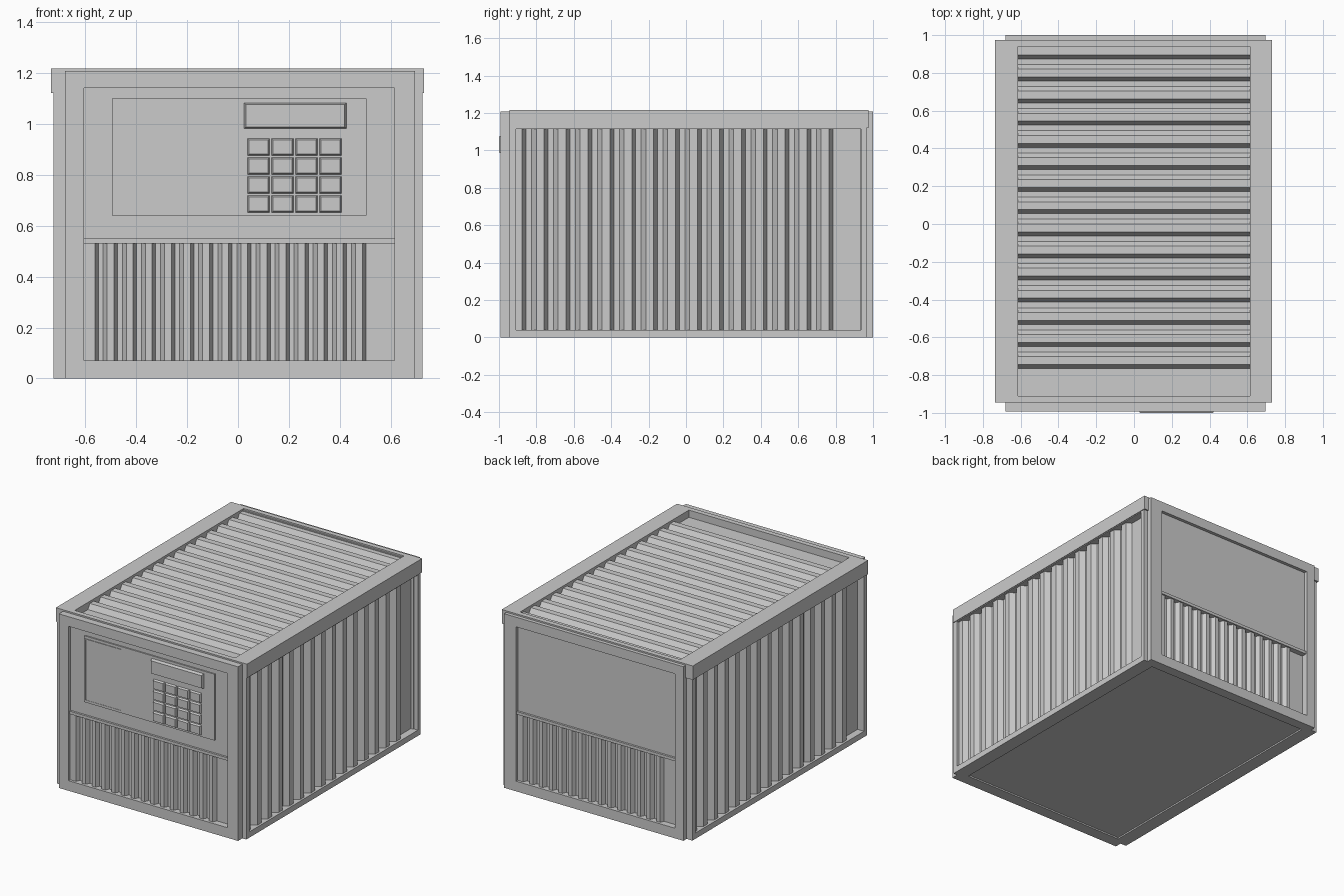
import bpy, bmesh
from mathutils import Matrix, Vector

if "Cube" in bpy.data.objects:
    bpy.data.objects.remove(bpy.data.objects["Cube"])


def basis(u, v, w):
    """Matrix turning face coordinates (u along, v across, w outward) into world."""
    return Matrix((u, v, w)).transposed()


X, Y, Z = Vector((1, 0, 0)), Vector((0, 1, 0)), Vector((0, 0, 1))
FRONT, BACK = basis(X, Z, -Y), basis(-X, Z, Y)
RIGHT, LEFT = basis(Y, Z, X), basis(-Y, Z, -X)
TOP, BOTTOM = basis(-Y, X, Z), basis(Y, X, -Z)


def make(name, m, verts, faces, closed=True):
    bm = bmesh.new()
    vs = [bm.verts.new(m @ Vector(p)) for p in verts]
    for f in faces:
        bm.faces.new([vs[i] for i in f])
    if closed:
        bmesh.ops.recalc_face_normals(bm, faces=bm.faces)
    me = bpy.data.meshes.new(name)
    bm.to_mesh(me)
    bm.free()
    ob = bpy.data.objects.new(name, me)
    bpy.context.collection.objects.link(ob)
    return ob


def corners(r, w):
    u0, u1, v0, v1 = r
    return [(u0, v0, w), (u1, v0, w), (u1, v1, w), (u0, v1, w)]


def block(name, m, r, w0, w1, taper=0.0):
    """Box on a face, its outer side shrunk by taper."""
    t = (r[0] + taper, r[1] - taper, r[2] + taper, r[3] - taper)
    sides = [(i, (i + 1) % 4, (i + 1) % 4 + 4, i + 4) for i in range(4)]
    return make(name, m, corners(r, w0) + corners(t, w1),
                [(3, 2, 1, 0), (4, 5, 6, 7)] + sides)


def frame(name, m, outer, inner, w0, w1):
    """Rectangular ring of square section."""
    verts = corners(outer, w0) + corners(outer, w1) + corners(inner, w1) + corners(inner, w0)
    faces = []
    for k in range(4):
        a, b = 4 * k, 4 * ((k + 1) % 4)
        for i in range(4):
            j = (i + 1) % 4
            faces.append((a + i, a + j, b + j, b + i))
    return make(name, m, verts, faces)


def corrugated(name, m, r, first, last, n, ridge, valley):
    """Folded sheet with n grooves; the last groove runs flat to the edge."""
    u0, u1, v0, v1 = r
    p = (last - first) / (n - 1)
    prof = [(u0, ridge)]
    for i in range(n):
        c = first + i * p
        prof += [(c - .09 * p, ridge), (c + .09 * p, valley)]
        if i < n - 1:
            prof += [(c + .34 * p, valley), (c + .55 * p, ridge)]
    prof.append((u1, valley))
    verts = [(u, v, w) for u, w in prof for v in (v0, v1)]
    faces = [(2 * i, 2 * i + 2, 2 * i + 3, 2 * i + 1) for i in range(len(prof) - 1)]
    return make(name, m, verts, faces, closed=False)


# End walls: frame, cross bar, flat upper panel, corrugated lower panel
for tag, m, w in (("front", FRONT, .992), ("back", BACK, 1.0)):
    u0, u1 = (-.68, .695) if tag == "front" else (-.695, .68)
    a, b = -.605, .615
    frame(tag + "_frame", m, (u0, u1, 0, 1.207), (a, b, .07, 1.14), w - .07, w)
    block(tag + "_cross_bar", m, (a, b, .53, .55), w - .06, w - .008)
    block(tag + "_upper_panel", m, (a, b, .55, 1.14), w - .06, w - .022)
    corrugated(tag + "_corrugated_panel", m, (a, b, .07, .53),
               -.555, .495, 15, w - .018, w - .045)

# Long side walls
for tag, m, s in (("right", RIGHT, 0), ("left", LEFT, -.02)):
    frame(tag + "_frame", m, (-.945 + s, .965 + s, 0, 1.12),
          (-.91 + s, .935 + s, .04, 1.115), .655, .725)
    corrugated(tag + "_corrugated_panel", m, (-.91 + s, .935 + s, .04, 1.115),
               -.865 + s, .775 + s, 15, .71, .675)

# Roof
frame("roof_frame", TOP, (-.975, .945, -.735, .73), (-.94, .91, -.615, .615), 1.12, 1.217)
corrugated("roof_corrugated_panel", TOP, (-.94, .91, -.615, .615),
           -.885, .755, 15, 1.202, 1.167)

# Floor
frame("floor_frame", BOTTOM, (-.945, .965, -.725, .725), (-.91, .93, -.63, .63), -.04, 0)
block("floor_plate", BOTTOM, (-.91, .93, -.63, .63), -.04, -.01)

# Control panel on the front
block("control_plate", FRONT, (-.495, .505, .64, 1.10), .96, .979)
frame("hatch_rim", FRONT, (-.487, -.207, .652, 1.082), (-.48, -.214, .659, 1.075), .97, .983)
block("hatch_door", FRONT, (-.48, -.214, .659, 1.075), .97, .981)
block("display", FRONT, (.023, .427, .98, 1.083), .975, 1.0, .008)
for row in range(4):
    for col in range(4):
        u, v = .036 + col * .094, .65 + row * .0745
        block(f"key_{row}_{col}", FRONT, (u, u + .09, v, v + .071), .975, .992, .008)
